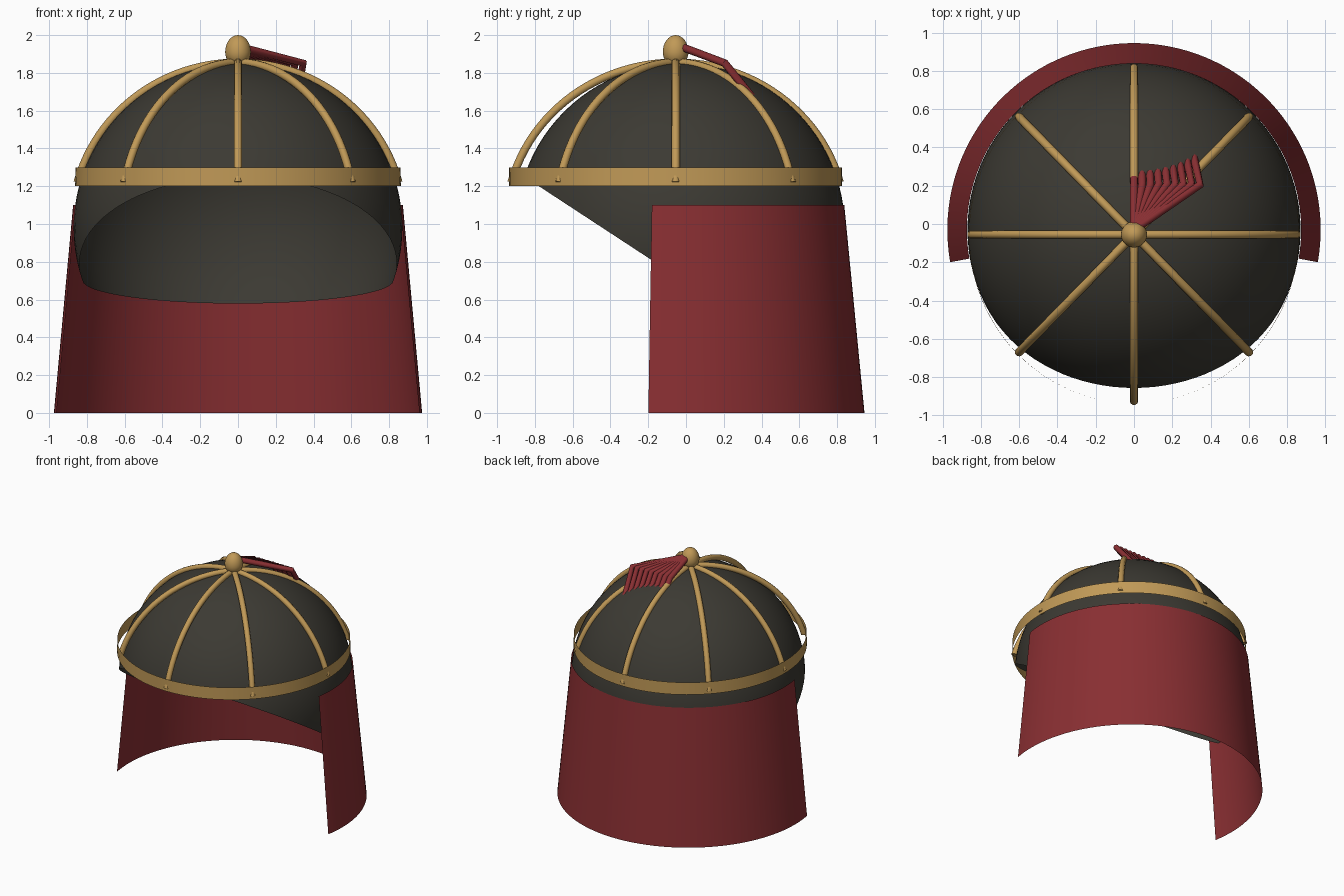
import bpy, bmesh, math
from mathutils import Vector

if "Cube" in bpy.data.objects:
    bpy.data.objects.remove(bpy.data.objects["Cube"])


def material(name, rgb):
    m = bpy.data.materials.new(name)
    m.diffuse_color = (*rgb, 1)
    m.use_nodes = True
    m.node_tree.nodes["Principled BSDF"].inputs["Base Color"].default_value = m.diffuse_color
    return m


DARK = material("dark_grey", (0.045, 0.042, 0.033))
GOLD = material("gold", (0.53, 0.32, 0.095))
RED = material("deep_red", (0.25, 0.028, 0.032))
CY = -0.055  # y of the crown axis


def add(name, bm, mat, angle=40):
    mesh = bpy.data.meshes.new(name)
    bm.to_mesh(mesh)
    bm.free()
    ob = bpy.data.objects.new(name, mesh)
    bpy.context.collection.objects.link(ob)
    mesh.materials.append(mat)
    bpy.ops.object.select_all(action='DESELECT')
    ob.select_set(True)
    bpy.context.view_layer.objects.active = ob
    bpy.ops.object.shade_smooth_by_angle(angle=math.radians(angle))
    return ob


def sheet(name, mat, cy, low, high, a0, a1, steps):
    """Thin wall swept round z; low and high are (rx, ry, z)."""
    bm = bmesh.new()
    rows = []
    for i in range(steps + 1):
        a = math.radians(a0 + (a1 - a0) * i / steps)
        rows.append([bm.verts.new((rx * math.cos(a), cy + ry * math.sin(a), z))
                     for rx, ry, z in (low, high)])
    for p, q in zip(rows, rows[1:]):
        bm.faces.new((p[0], q[0], q[1], p[1]))
    bmesh.ops.remove_doubles(bm, verts=bm.verts, dist=1e-5)
    return add(name, bm, mat)


def tubes(name, paths, radius, mat):
    """Round tubes along several paths, made as one mesh."""
    cu = bpy.data.curves.new(name, 'CURVE')
    cu.dimensions = '3D'
    cu.bevel_depth = radius
    cu.bevel_resolution = 3
    cu.use_fill_caps = True
    for path in paths:
        s = cu.splines.new('POLY')
        s.points.add(len(path) - 1)
        for p, co in zip(s.points, path):
            p.co = (*co, 1)
    tmp = bpy.data.objects.new(name + "_path", cu)
    bpy.context.collection.objects.link(tmp)
    mesh = tmp.evaluated_get(bpy.context.evaluated_depsgraph_get()).to_mesh()
    bm = bmesh.new()
    bm.from_mesh(mesh)
    tmp.to_mesh_clear()
    bpy.data.objects.remove(tmp)
    return add(name, bm, mat)


# Dome: open shell, cut steeply for the face and gently at the nape
bm = bmesh.new()
bmesh.ops.create_uvsphere(bm, u_segments=96, v_segments=48, radius=0.87)
bmesh.ops.translate(bm, verts=bm.verts, vec=(0, -0.03, 0.98))
for normal in ((0, 0.655, 1), (0, 0.15, 1)):
    bmesh.ops.bisect_plane(bm, geom=bm.verts[:] + bm.edges[:] + bm.faces[:],
                           plane_co=(0, 0, 0.69), plane_no=Vector(normal).normalized(),
                           clear_inner=True)
add("dome", bm, DARK)

# Neck curtain: flared sheet open at the front
sheet("neck_curtain", RED, -0.03, (0.975, 0.975, 0), (0.873, 0.868, 1.1), -10, 190, 72)

# Brow band: thin upright hoop
sheet("brow_band", GOLD, CY, (0.862, 0.881, 1.2), (0.86, 0.881, 1.3), 0, 360, 96)

# Ribs: eight arches from the band to the crown
t0 = math.asin(0.22 / 0.855)
ribs = []
for k in range(8):
    a = math.radians(45 * k)
    arc = [t0 + (math.pi / 2 - t0) * i / 24 for i in range(25)]
    ribs.append([(0.88 * math.cos(t) * math.cos(a),
                  CY + 0.9 * math.cos(t) * math.sin(a),
                  1.0 + 0.855 * math.sin(t)) for t in arc])
tubes("ribs", ribs, 0.022, GOLD)

# Finial: egg-shaped knob on the crown
bm = bmesh.new()
bmesh.ops.create_uvsphere(bm, u_segments=32, v_segments=16, radius=1)
for v in bm.verts:
    v.co = (v.co.x * 0.068, CY + v.co.y * 0.068,
            1.91 + v.co.z * (0.09 if v.co.z > 0 else 0.075))
add("finial", bm, GOLD)

# Plume: fan of bent strands falling to the back
strands = []
for i in range(9):
    x = 0.345 * i / 8
    strands.append([(0, -0.03, 1.94), (x, 0.205, 1.852), (x - 0.035 * i / 8, 0.36, 1.66)])
tubes("plume", strands, 0.021, RED)
